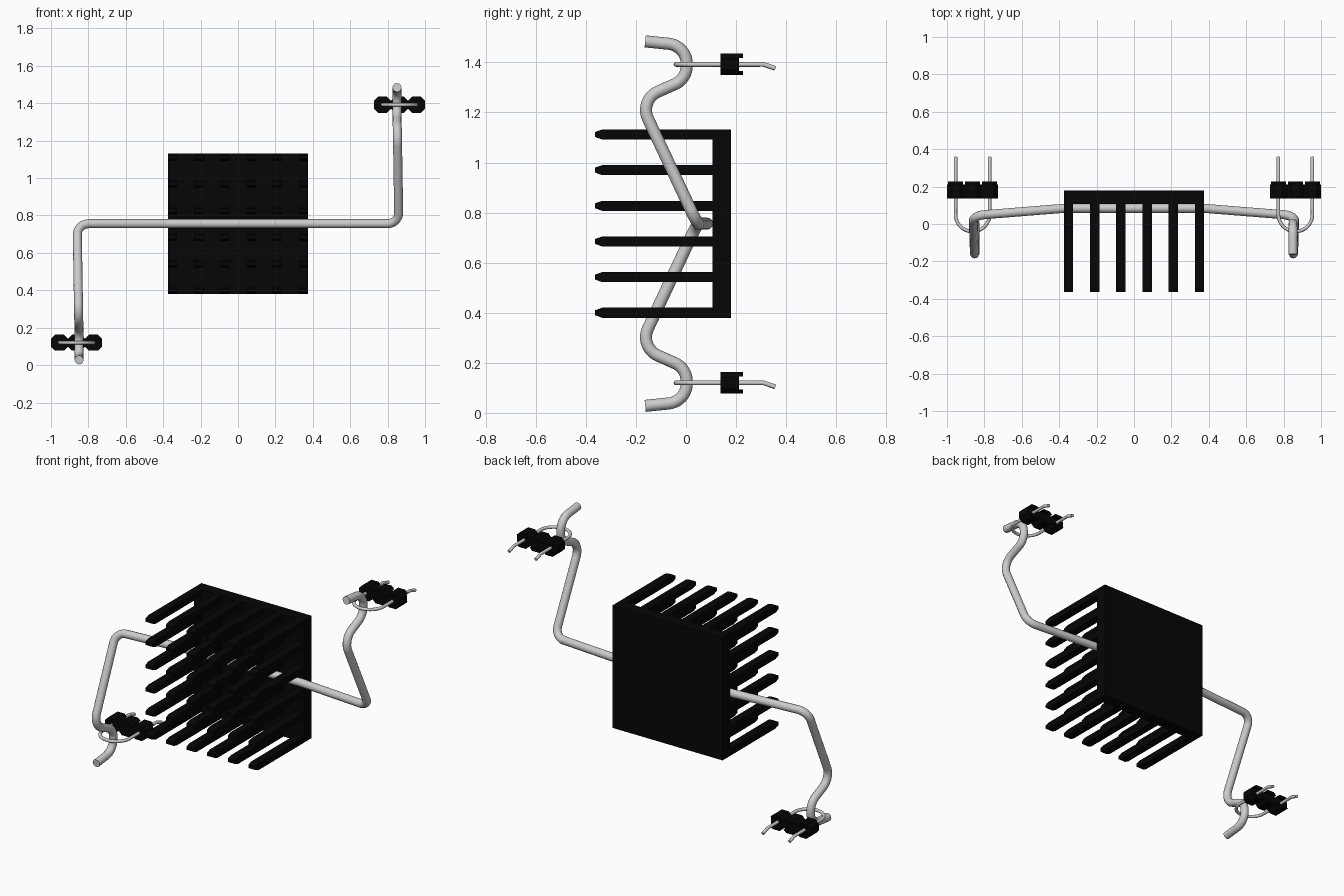
import bpy, bmesh, math
from mathutils import Vector

cube = bpy.data.objects.get("Cube")
if cube:
    bpy.data.objects.remove(cube, do_unlink=True)


def material(name, value):
    m = bpy.data.materials.new(name)
    m.use_nodes = True
    colour = (value, value, value, 1)
    m.diffuse_color = colour
    m.node_tree.nodes["Principled BSDF"].inputs["Base Color"].default_value = colour
    return m


BLACK = material("black", 0.0018)
STEEL = material("steel_grey", 0.6)
MID_Z = 0.756          # centre height of the heat sink


def mesh_object(name, bm, mat):
    bmesh.ops.recalc_face_normals(bm, faces=bm.faces)
    me = bpy.data.meshes.new(name)
    bm.to_mesh(me)
    bm.free()
    me.materials.append(mat)
    ob = bpy.data.objects.new(name, me)
    bpy.context.collection.objects.link(ob)


def prism(bm, points, offset):
    """Closed planar outline swept along an offset vector."""
    face = bm.faces.new([bm.verts.new(p) for p in points])
    res = bmesh.ops.extrude_face_region(bm, geom=[face], use_keep_orig=True)
    moved = [v for v in res["geom"] if isinstance(v, bmesh.types.BMVert)]
    bmesh.ops.translate(bm, verts=moved, vec=offset)


def box(bm, x0, x1, y0, y1, z0, z1):
    prism(bm, [(x0, y0, z0), (x1, y0, z0), (x1, y1, z0), (x0, y1, z0)], (0, 0, z1 - z0))


def fillet(points, radii, steps=10):
    """Round each inner corner of a path with a circular arc."""
    pts = [Vector(p) for p in points]
    out = [pts[0]]
    for a, p, b, r in zip(pts, pts[1:], pts[2:], radii):
        u, w = (a - p).normalized(), (b - p).normalized()
        half = u.angle(w) / 2
        centre = p + (u + w).normalized() * (r / math.sin(half))
        t = r / math.tan(half)
        v0 = (p + u * t - centre).normalized()
        v1 = (p + w * t - centre).normalized()
        out += [centre + v0.slerp(v1, i / steps) * r for i in range(steps + 1)]
    return out + [pts[-1]]


def wire(name, path, radius, mat):
    cu = bpy.data.curves.new(name, "CURVE")
    cu.dimensions = "3D"
    cu.bevel_depth = radius
    cu.bevel_resolution = 4
    cu.use_fill_caps = True
    sp = cu.splines.new("POLY")
    sp.points.add(len(path) - 1)
    for q, p in zip(sp.points, path):
        q.co = (*p, 1)
    cu.materials.append(mat)
    ob = bpy.data.objects.new(name, cu)
    bpy.context.collection.objects.link(ob)
    bpy.ops.object.select_all(action="DESELECT")
    ob.select_set(True)
    bpy.context.view_layer.objects.active = ob
    bpy.ops.object.convert(target="MESH")
    bpy.ops.object.shade_smooth_by_angle(angle=math.radians(40))


# Heat sink base plate
bm = bmesh.new()
box(bm, -0.375, 0.375, 0.106, 0.18, MID_Z - 0.376, MID_Z + 0.376)
mesh_object("heat_sink_base", bm, BLACK)

# Grid of cooling pins with tips bevelled above and below
bm = bmesh.new()
for col in range(6):
    x = (col - 2.5) * 0.14
    for row in range(6):
        z = MID_Z + (row - 2.5) * 0.1424
        side = [(0.108, -0.02), (0.108, 0.02), (-0.335, 0.02),
                (-0.363, 0.01), (-0.363, -0.01), (-0.335, -0.02)]
        prism(bm, [(x - 0.025, y, z + dz) for y, dz in side], (0.05, 0, 0))
mesh_object("cooling_pins", bm, BLACK)

# Spring clip: one half, then its half-turn copy
half_path = [(-0.85, -0.163, 0.028), (-0.85, 0.003, 0.045), (-0.85, 0.003, 0.178),
             (-0.852, -0.187, 0.262), (-0.86, 0.045, MID_Z), (-0.37, 0.084, MID_Z)]
radii = [0.08, 0.08, 0.08, 0.065, 0.3]
other = [(-x, y, 2 * MID_Z - z) for x, y, z in reversed(half_path)]
wire("spring_clip", fillet(half_path + other, radii[:4] + [0.3, 0.3] + radii[3::-1]), 0.024, STEEL)

# Anchors: three-lobed holder with a U-shaped wire loop
for label, cx, cz in (("left", 0.863, 1.392), ("right", -0.863, 0.12)):
    bm = bmesh.new()
    h, w, c = 0.043, 0.0455, 0.022
    for i in (-1, 0, 1):
        x = cx + i * 2 * w
        octagon = [(-w, -h + c), (-w + c, -h), (w - c, -h), (w, -h + c),
                   (w, h - c), (w - c, h), (-w + c, h), (-w, h - c)]
        prism(bm, [(x + dx, 0.137, cz + dz) for dx, dz in octagon], (0, 0.075, 0))
        # Stand-off ridges along the top and bottom of the back
        for s in (-1, 1):
            ridge = [(-w + c, h), (w - c, h), (w - 0.005, h - 0.017), (-w + 0.005, h - 0.017)]
            prism(bm, [(x + dx, 0.212, cz + s * dz) for dx, dz in ridge], (0, 0.016, 0))
    mesh_object(label + "_anchor_holder", bm, BLACK)

    r = 0.091
    leg = [(r, 0.357, -0.016), (r, 0.31, 0), (r, 0.051, 0)]
    arc = [(r * math.cos(a), 0.051 - r * math.sin(a), 0)
           for a in (math.pi * i / 24 for i in range(1, 24))]
    loop = leg + arc + [(-x, y, z) for x, y, z in reversed(leg)]
    wire(label + "_anchor_loop", [(cx + x, y, cz + z) for x, y, z in loop], 0.0095, STEEL)
